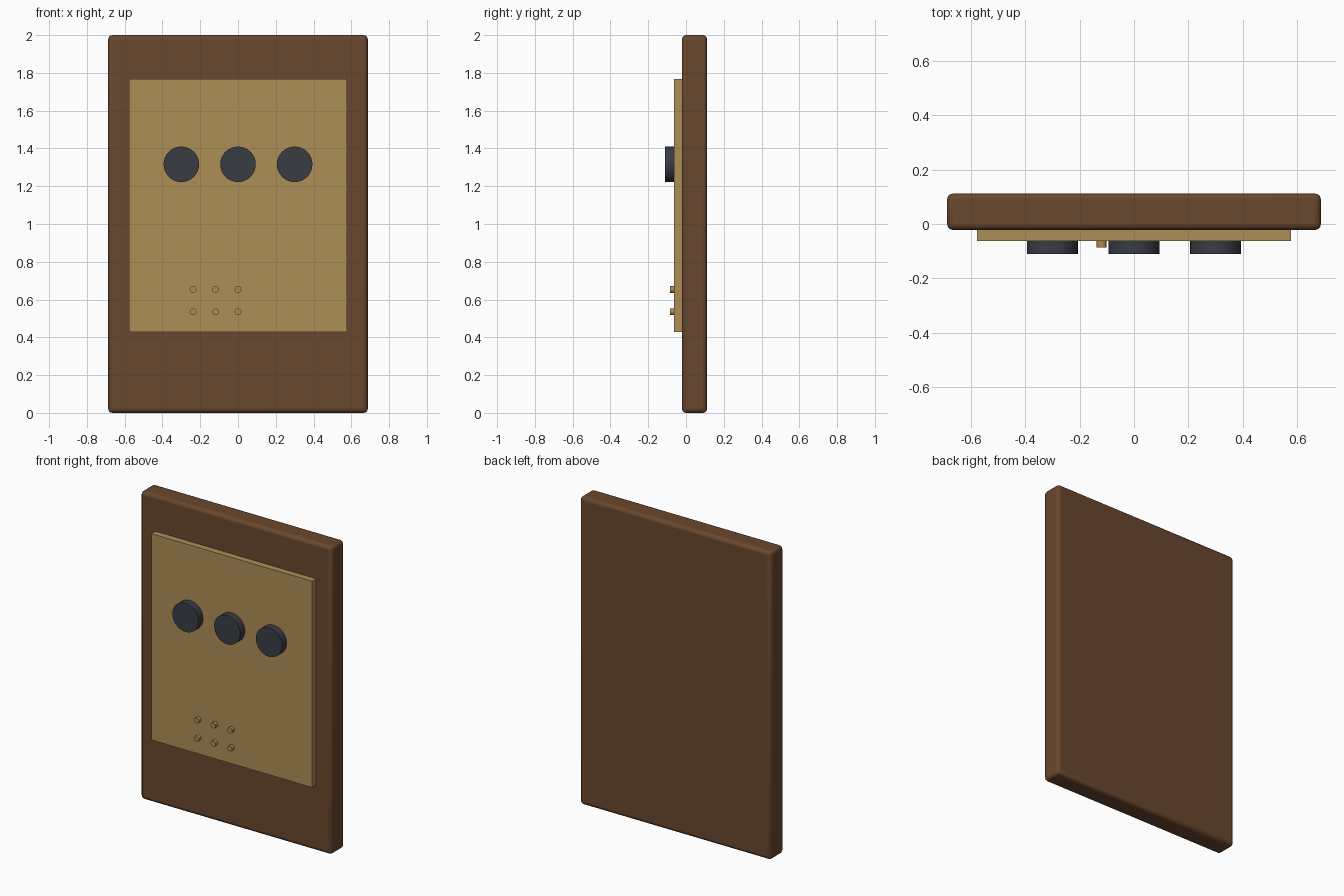
import bpy
from math import pi

cube = bpy.data.objects.get("Cube")
if cube:
    bpy.data.objects.remove(cube, do_unlink=True)


def material(name, rgb):
    """Flat material from 0-255 display colour."""
    linear = [((c / 255 + 0.055) / 1.055) ** 2.4 for c in rgb] + [1]
    mat = bpy.data.materials.new(name)
    mat.use_nodes = True
    mat.diffuse_color = linear
    mat.node_tree.nodes["Principled BSDF"].inputs["Base Color"].default_value = linear
    return mat


wood = material("dark wood", (105, 71, 45))
tan = material("tan panel", (174, 142, 87))
slate = material("slate", (56, 61, 68))
brass = material("brass", (178, 135, 78))


def finish(name, mat):
    obj = bpy.context.object
    obj.name = name
    obj.data.materials.append(mat)
    return obj


def box(name, mat, size, centre):
    bpy.ops.mesh.primitive_cube_add(size=1, location=centre)
    obj = finish(name, mat)
    obj.scale = size
    bpy.ops.object.transform_apply(location=False, rotation=False, scale=True)
    return obj


def disc(name, mat, radius, x, z, front, back, sides):
    """Cylinder with its axis along y."""
    bpy.ops.mesh.primitive_cylinder_add(
        vertices=sides, radius=radius, depth=back - front,
        location=(x, (front + back) / 2, z), rotation=(pi / 2, 0, 0))
    obj = finish(name, mat)
    bpy.ops.object.shade_smooth_by_angle()
    return obj


# Wooden backboard with rounded edges
board = box("backboard", wood, (1.374, 0.134, 2), (0, 0.045, 1))
bevel = board.modifiers.new("rounded edges", "BEVEL")
bevel.width = 0.022
bevel.segments = 3
bpy.ops.object.shade_smooth_by_angle()

# Raised front panel
box("front_panel", tan, (1.155, 0.044, 1.34), (0, -0.041, 1.098))

# Row of three knobs
for i, x in enumerate((-0.3, 0, 0.3)):
    disc(f"knob_{i + 1}", slate, 0.094, x, 1.316, -0.111, -0.06, 32)

# Two rows of small pegs
for row, z in enumerate((0.535, 0.653)):
    for col, x in enumerate((-0.238, -0.119, 0)):
        disc(f"peg_{row + 1}_{col + 1}", brass, 0.018, x, z, -0.086, -0.06, 16)
